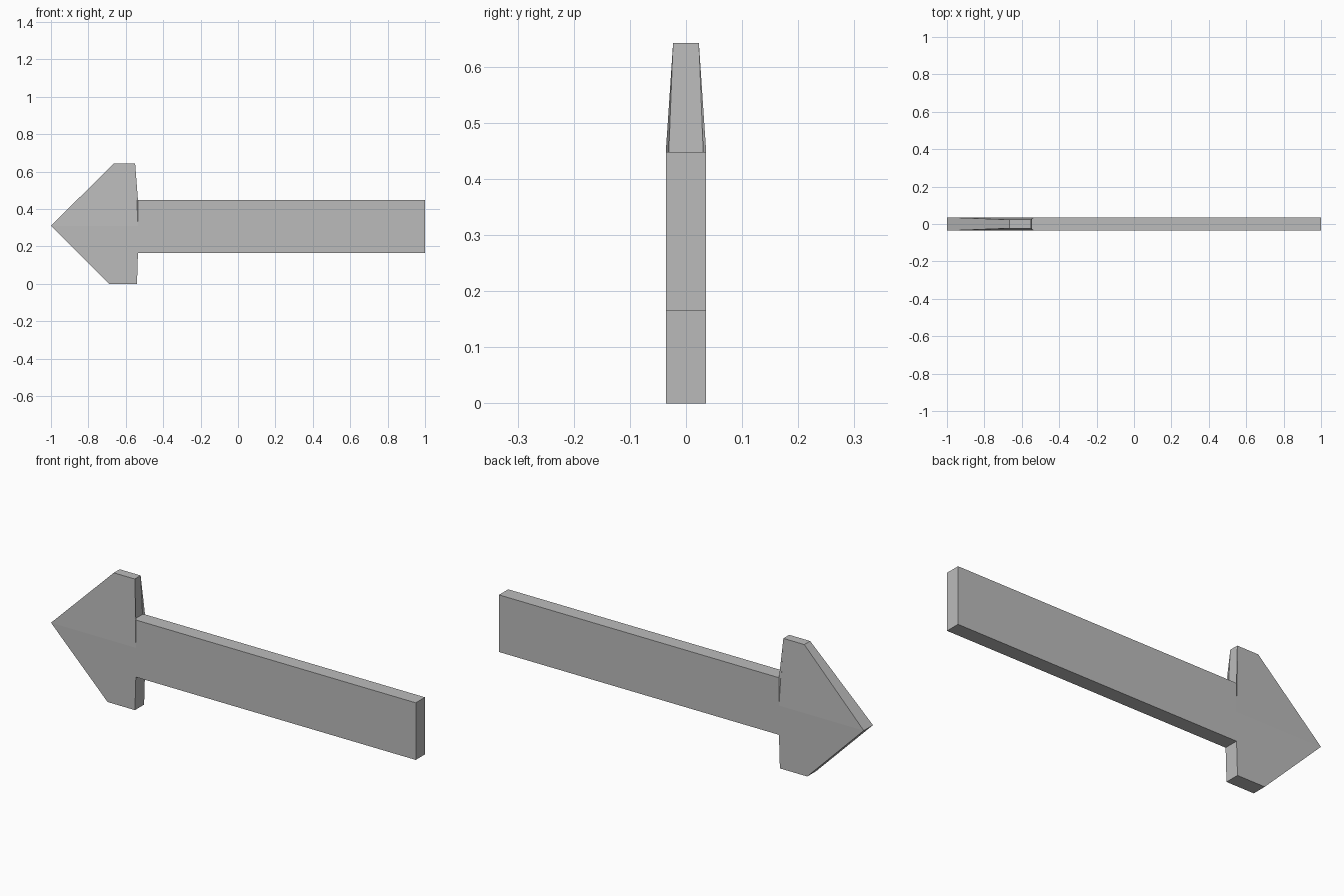
import bpy, bmesh

old = bpy.data.objects.get("Cube")
if old:
    bpy.data.objects.remove(old, do_unlink=True)

grey = bpy.data.materials.new("plain_grey")
grey.use_nodes = True
colour = (0.5, 0.5, 0.5, 1)
grey.diffuse_color = colour
grey.node_tree.nodes["Principled BSDF"].inputs["Base Color"].default_value = colour

HALF = 0.036      # half thickness of the sign
THIN = 0.023      # half thickness at the top of the head
NECK = -0.535     # where the shaft meets the head
LOW, HIGH = 0.165, 0.448


def finish(name, bm):
    bmesh.ops.recalc_face_normals(bm, faces=bm.faces)
    mesh = bpy.data.meshes.new(name)
    bm.to_mesh(mesh)
    bm.free()
    mesh.materials.append(grey)
    obj = bpy.data.objects.new(name, mesh)
    bpy.context.collection.objects.link(obj)
    return obj


# Shaft: a flat rectangular board
bm = bmesh.new()
bmesh.ops.create_cube(bm, size=1)
for v in bm.verts:
    v.co.x = 1 if v.co.x > 0 else NECK
    v.co.y = HALF if v.co.y > 0 else -HALF
    v.co.z = HIGH if v.co.z > 0 else LOW
finish("arrow_shaft", bm)

# Head: outline points as x, z and half thickness
points = {
    "tip": (-1, 0.31, HALF),
    "top_front": (-0.665, 0.642, THIN),
    "top_back": (-0.55, 0.642, THIN),
    "notch": (NECK, HIGH, HALF),
    "recess": (-0.545, HIGH, 0.031),
    "middle": (NECK, 0.31, HALF),
    "low_notch": (NECK, LOW, HALF),
    "low_back": (-0.54, 0, HALF),
    "low_front": (-0.69, 0, HALF),
}
bm = bmesh.new()
sides = [{k: bm.verts.new((x, s * y, z)) for k, (x, z, y) in points.items()}
         for s in (-1, 1)]

# Folded upper panels, flat lower panel and the lip beside the notch
panels = [
    ("tip", "top_front", "top_back"),
    ("tip", "top_back", "middle"),
    ("middle", "top_back", "notch"),
    ("notch", "top_back", "recess"),
    ("tip", "middle", "low_notch", "low_back", "low_front"),
]
for side in sides:
    for panel in panels:
        bm.faces.new([side[k] for k in panel])

# Rim joining the two sides
rim = ["notch", "recess", "top_back", "top_front", "tip",
       "low_front", "low_back", "low_notch", "middle", "notch"]
front, back = sides
for a, b in zip(rim, rim[1:]):
    bm.faces.new((front[a], front[b], back[b], back[a]))
finish("arrow_head", bm)
